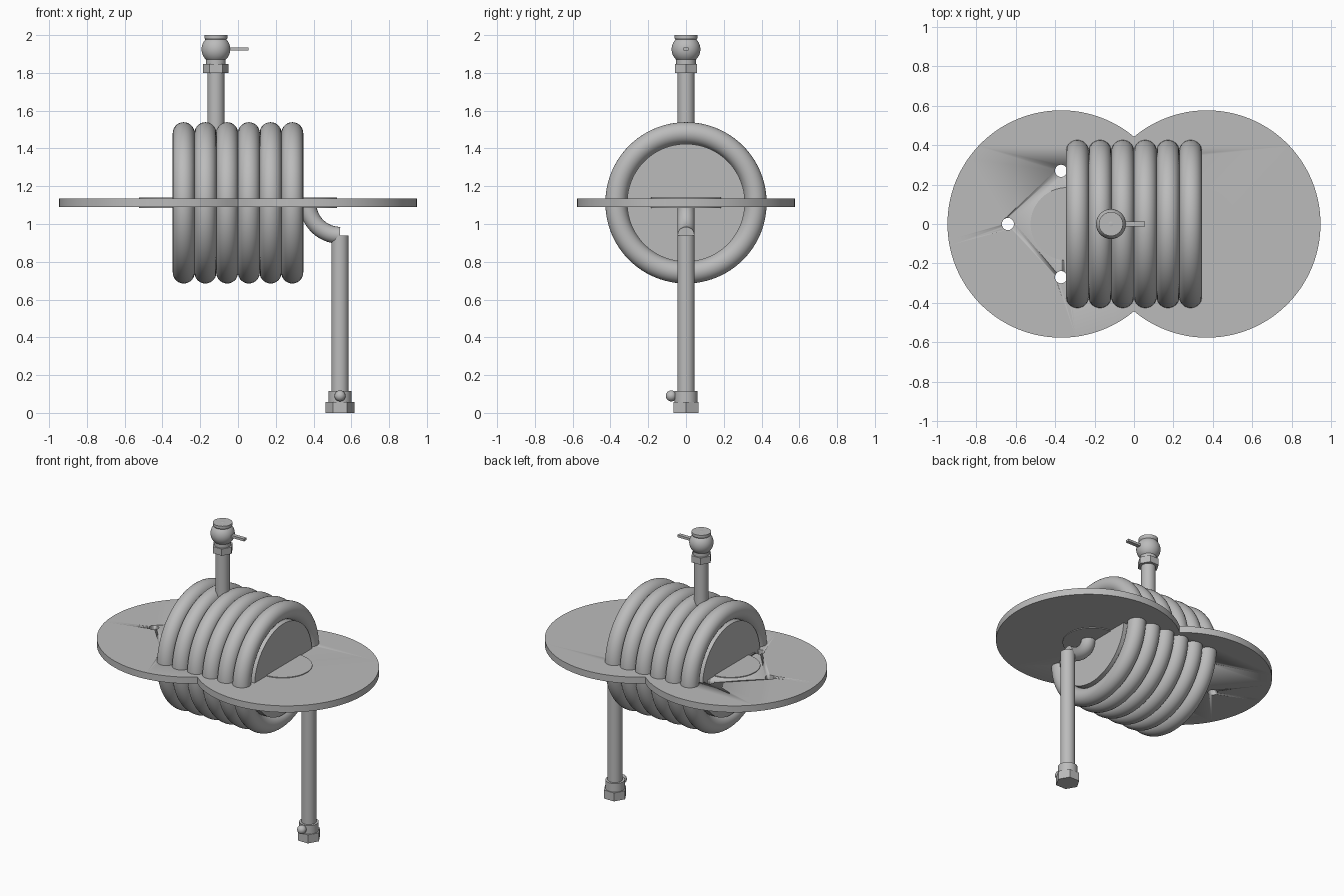
import bpy, bmesh
from math import pi, cos, sin, acos, radians
from mathutils import Matrix

cube = bpy.data.objects.get("Cube")
if cube:
    bpy.data.objects.remove(cube)

steel = bpy.data.materials.new("grey steel")
steel.use_nodes = True
grey = (0.5, 0.5, 0.5, 1)
steel.diffuse_color = grey
steel.node_tree.nodes["Principled BSDF"].inputs["Base Color"].default_value = grey


def finish(name, ob=None, smooth=True):
    ob = ob or bpy.context.object
    ob.name = name
    ob.data.materials.append(steel)
    bpy.ops.object.select_all(action="DESELECT")
    ob.select_set(True)
    bpy.context.view_layer.objects.active = ob
    if smooth:
        bpy.ops.object.shade_smooth_by_angle(angle=radians(35))
    return ob


def from_bmesh(name, bm):
    bmesh.ops.recalc_face_normals(bm, faces=bm.faces)
    mesh = bpy.data.meshes.new(name)
    bm.to_mesh(mesh)
    bm.free()
    ob = bpy.data.objects.new(name, mesh)
    bpy.context.collection.objects.link(ob)
    return finish(name, ob)


def post(name, x, z0, z1, r, r_top=None, sides=48, y=0):
    """Upright round or faceted solid between two heights."""
    bm = bmesh.new()
    bmesh.ops.create_cone(bm, cap_ends=True, segments=sides, radius1=r,
                          radius2=r_top or r, depth=z1 - z0,
                          matrix=Matrix.Translation((x, y, (z0 + z1) / 2)))
    return from_bmesh(name, bm)


def ball(name, loc, r):
    bpy.ops.mesh.primitive_uv_sphere_add(segments=40, ring_count=24, radius=r, location=loc)
    return finish(name)


# Coil of six touching tube rings around a solid drum
mid = 1.112
for i in range(6):
    bpy.ops.mesh.primitive_torus_add(
        major_segments=96, minor_segments=28, major_radius=0.369, minor_radius=0.058,
        location=(-0.2875 + 0.115 * i, 0, mid), rotation=(0, pi / 2, 0))
    finish(f"coil_ring_{i + 1}")
bpy.ops.mesh.primitive_cylinder_add(vertices=96, radius=0.312, depth=0.69,
                                    location=(0, 0, mid), rotation=(0, pi / 2, 0))
finish("drum")

# Mounting plate: outline of two overlapping discs, extruded
cx, plate_r = 0.37, 0.577
reach = pi - acos(cx / plate_r)
bm = bmesh.new()
steps = 96
arc = [-reach + 2 * reach * k / steps for k in range(steps)]
outline = [(s * (cx + plate_r * cos(a)), s * plate_r * sin(a)) for s in (1, -1) for a in arc]
face = bm.faces.new([bm.verts.new((x, y, 1.09)) for x, y in outline])
top = bmesh.ops.extrude_face_region(bm, geom=[face])
bmesh.ops.translate(bm, vec=(0, 0, 0.045),
                    verts=[v for v in top["geom"] if isinstance(v, bmesh.types.BMVert)])
plate = from_bmesh("mounting_plate", bm)

# Bolt holes on the left-hand disc
for a in (pi / 2, pi, -pi / 2):
    cutter = post("hole_cutter", -cx + 0.27 * cos(a), 1, 1.25, 0.031,
                  sides=32, y=0.27 * sin(a))
    cutter.hide_render = True
    cut = plate.modifiers.new("hole", "BOOLEAN")
    cut.operation, cut.solver, cut.object = "DIFFERENCE", "EXACT", cutter
    bpy.context.view_layer.objects.active = plate
    bpy.ops.object.modifier_apply(modifier=cut.name)
    bpy.data.objects.remove(cutter)

# Thin bosses at both drum ends
for side, s in (("left", 1), ("right", -1)):
    post(f"{side}_boss", s * 0.34, 1.085, 1.14, 0.185, sides=80)

# Upper pipe with valve
vx = -0.117
post("upper_pipe", vx, 1.45, 1.82, 0.045)
post("upper_nut", vx, 1.8, 1.846, 0.068, sides=6).rotation_euler.z = 0
post("valve_neck", vx, 1.84, 1.89, 0.052)
ball("valve_ball", (vx, 0, 1.925), 0.076)
post("valve_cap_flare", vx, 1.968, 1.985, 0.052, 0.061)
post("valve_cap", vx, 1.985, 2.0, 0.061)
bpy.ops.mesh.primitive_cube_add(size=1, location=(-0.01, 0, 1.926))
bpy.context.object.scale = (0.13, 0.026, 0.016)
finish("valve_lever", smooth=False)

# Elbow: quarter ring of tube swept from the plate to the drop pipe
lx, bend = 0.54, 0.17
curve = bpy.data.curves.new("elbow", "CURVE")
curve.dimensions = "3D"
curve.bevel_depth, curve.bevel_resolution, curve.use_fill_caps = 0.045, 8, True
path = curve.splines.new("POLY")
path.points.add(24)
for k, p in enumerate(path.points):
    a = pi + pi / 2 * k / 24
    p.co = (lx + bend * cos(a), 0, 1.11 + bend * sin(a), 1)
elbow = bpy.data.objects.new("elbow", curve)
bpy.context.collection.objects.link(elbow)
bpy.ops.object.select_all(action="DESELECT")
elbow.select_set(True)
bpy.context.view_layer.objects.active = elbow
bpy.ops.object.convert(target="MESH")
finish("elbow")

# Drop pipe with collar, nut and bleed ball
post("drop_pipe", lx, 0.08, 0.938, 0.046)
post("lower_collar", lx, 0.05, 0.116, 0.061)
post("lower_nut", lx, 0, 0.058, 0.076, sides=6)
ball("bleed_ball", (lx, -0.078, 0.09), 0.029)

# Turn the nuts so that corners point sideways
for name in ("upper_nut", "lower_nut"):
    nut = bpy.data.objects[name]
    widest = max(abs(v.co.y) for v in nut.data.vertices)
    x0 = vx if name == "upper_nut" else lx
    if widest > max(v.co.x for v in nut.data.vertices) - x0:
        turn = Matrix.Translation((x0, 0, 0)) @ Matrix.Rotation(pi / 6, 4, "Z")
        nut.data.transform(turn @ Matrix.Translation((-x0, 0, 0)))
